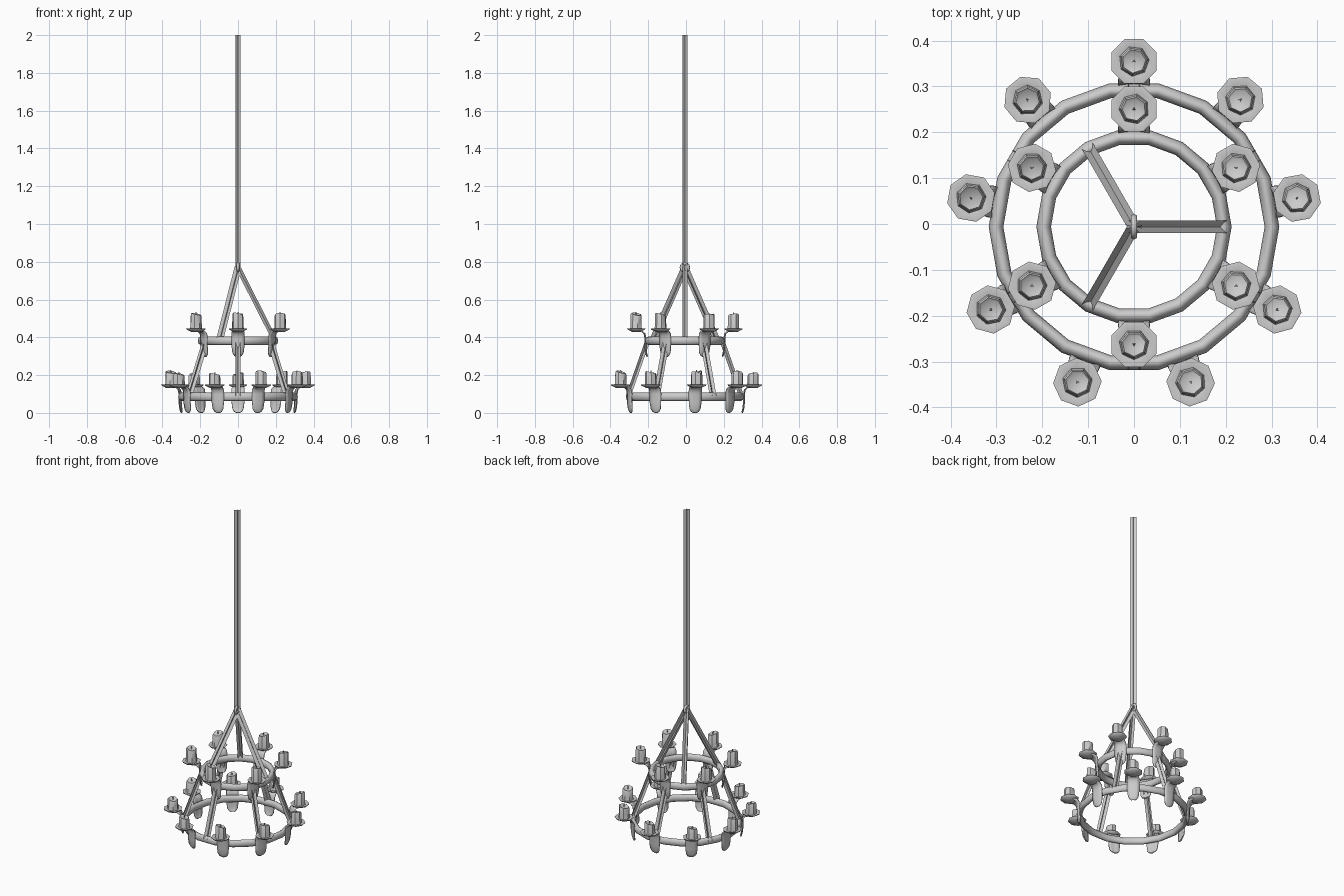
import bpy, bmesh, random
from math import sin, cos, pi, radians, sqrt
from mathutils import Vector, Matrix

random.seed(4)
if "Cube" in bpy.data.objects:
    bpy.data.objects.remove(bpy.data.objects["Cube"], do_unlink=True)

GREY = (0.6, 0.6, 0.6, 1)
metal = bpy.data.materials.new("plain_grey")
metal.use_nodes = True
metal.diffuse_color = GREY
metal.node_tree.nodes["Principled BSDF"].inputs["Base Color"].default_value = GREY

CENTRE = Vector((0, -0.006, 0))
TOP, KNOT = 2.0, 0.77
# ring radius, ring height, number of candles, candle height
TIERS = {"lower": (0.301, 0.085, 9, 0.062), "upper": (0.197, 0.382, 6, 0.072)}


def polar(r, angle, z):
    return CENTRE + Vector((r * cos(angle), r * sin(angle), z))


def finish(name, bm, smooth_angle=40):
    mesh = bpy.data.meshes.new(name)
    bm.normal_update()
    bm.to_mesh(mesh)
    bm.free()
    mesh.materials.append(metal)
    ob = bpy.data.objects.new(name, mesh)
    bpy.context.collection.objects.link(ob)
    bpy.ops.object.select_all(action="DESELECT")
    ob.select_set(True)
    bpy.context.view_layer.objects.active = ob
    bpy.ops.object.shade_smooth_by_angle(angle=radians(smooth_angle))
    return ob


def torus(name, location, major, minor, segments, sides, **kw):
    bpy.ops.mesh.primitive_torus_add(location=location, major_radius=major, minor_radius=minor,
                                     major_segments=segments, minor_segments=sides, **kw)
    ob = bpy.context.object
    ob.name = name
    ob.data.materials.append(metal)
    bpy.ops.object.shade_smooth()
    return ob


def crossed_strip(name, a, b, width):
    """Two thin strips crossing along the line a-b."""
    bm = bmesh.new()
    along = (b - a).normalized()
    side = along.cross(Vector((0, 0, 1)))
    side = side.normalized() if side.length > 0.01 else Vector((1, 0, 0))
    up = side.cross(along)
    for s in (1, -1):
        half = (side + up * s) * width / 2 / sqrt(2)
        bm.faces.new([bm.verts.new(p) for p in (a - half, a + half, b + half, b - half)])
    return finish(name, bm)


def lathe(bm, profile, sides, turn=0.0, tilt=0.0, tilt_from=99):
    """Revolve (radius, z) points; rows from tilt_from on are slanted."""
    rows = []
    for i, (r, z) in enumerate(profile):
        row = []
        for k in range(sides):
            a = turn + 2 * pi * k / sides
            lift = tilt * cos(a + 1) * r / 0.03 if i >= tilt_from else 0
            row.append(bm.verts.new((r * cos(a), r * sin(a), z + lift)))
        rows.append(row)
    for lo, hi in zip(rows, rows[1:]):
        for k in range(sides):
            j = (k + 1) % sides
            bm.faces.new((lo[k], lo[j], hi[j], hi[k]))
    bm.faces.new(rows[0][::-1])
    bm.faces.new(rows[-1])


def drip_pan(name, place):
    bm = bmesh.new()
    lathe(bm, [(0.026, -0.016), (0.034, -0.011), (0.05, -0.004), (0.053, 0.002),
               (0.048, 0.003), (0.034, -0.001)], 8, pi / 8)
    finish(name, bm).matrix_world = place


def candle(name, place, height):
    bm = bmesh.new()
    lathe(bm, [(0.034, -0.004), (0.031, 0.008), (0.03, height - 0.006), (0.026, height),
               (0.02, height - 0.004)], 7, random.uniform(0, pi), random.uniform(0.006, 0.01), 2)
    # wick
    lathe(bm, [(0.004, height - 0.008), (0.003, height + 0.01)], 3)
    finish(name, bm).matrix_world = place


def bracket(name, place):
    """Round-ended tongue bending outward beneath the pan: (outward, z, half width)."""
    rows = [(0.006, -0.085, 0.01), (0.009, -0.079, 0.021), (0.013, -0.064, 0.03),
            (0.017, -0.03, 0.034), (0.017, 0.015, 0.035), (0.021, 0.036, 0.035),
            (0.034, 0.048, 0.033), (0.06, 0.051, 0.026)]
    bm = bmesh.new()
    grid = [[bm.verts.new((r - 0.004 * t * t, w * t, z)) for t in (-1, -0.5, 0, 0.5, 1)]
            for r, z, w in rows]
    for lo, hi in zip(grid, grid[1:]):
        for k in range(4):
            bm.faces.new((lo[k], lo[k + 1], hi[k + 1], hi[k]))
    ob = finish(name, bm)
    ob.matrix_world = place
    solid = ob.modifiers.new("thickness", "SOLIDIFY")
    solid.thickness = 0.006


# Rings with their brackets, pans and candles
for tier, (radius, z, count, height) in TIERS.items():
    ring = torus(tier + "_ring", CENTRE + Vector((0, 0, z)), radius, 0.016, 18, 8)
    ring.scale.z = 1.4
    for i in range(count):
        angle = pi / 2 + 2 * pi * i / count
        turn = Matrix.Rotation(angle, 4, "Z")
        tag = f"{tier}_%s_{i + 1}"
        bracket(tag % "bracket", Matrix.Translation(polar(radius, angle, z)) @ turn)
        seat = Matrix.Translation(polar(radius + 0.06, angle, z + 0.063)) @ turn
        drip_pan(tag % "drip_pan", seat)
        candle(tag % "candle", seat, height + random.uniform(-0.006, 0.008))

# Long hanger and the small link at its foot
knot = CENTRE + Vector((0, 0, KNOT))
crossed_strip("long_hanger", knot, CENTRE + Vector((0, 0, TOP)), 0.038)
torus("hanger_link", knot, 0.02, 0.008, 12, 6, rotation=(0, pi / 2, 0))

# Three stays to the upper ring, six between the rings
low_r, low_z = TIERS["lower"][:2]
up_r, up_z = TIERS["upper"][:2]
for i in range(3):
    crossed_strip(f"upper_stay_{i + 1}", knot, polar(up_r, 2 * pi * i / 3, up_z), 0.038)
for i in range(6):
    a = pi / 6 + pi * i / 3
    crossed_strip(f"lower_stay_{i + 1}", polar(up_r, a, up_z), polar(low_r, a, low_z), 0.036)
